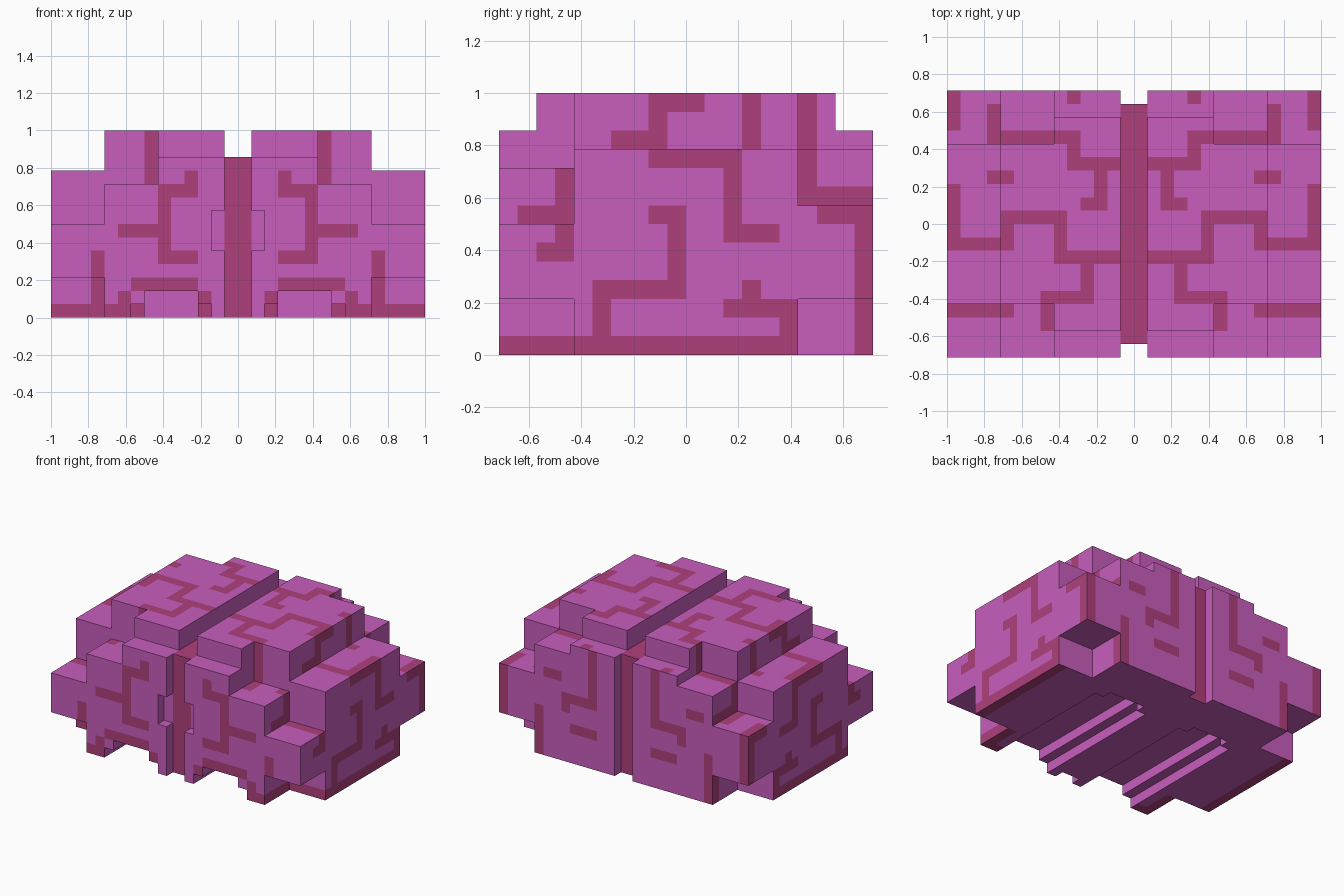
import bpy
import bmesh
from mathutils import Vector

cube = bpy.data.objects.get("Cube")
if cube:
    bpy.data.objects.remove(cube, do_unlink=True)

UNIT = 1 / 14  # size of one block


def make_material(name, rgb):
    mat = bpy.data.materials.new(name)
    mat.use_nodes = True
    color = (*rgb, 1.0)
    mat.diffuse_color = color
    mat.node_tree.nodes["Principled BSDF"].inputs["Base Color"].default_value = color
    return mat


MATERIALS = [make_material("orchid_pink", (0.58, 0.112, 0.51)),
             make_material("dark_rose", (0.425, 0.051, 0.2))]


def box(xs, ys, zs):
    """All block positions inside the given ranges."""
    return {(x, y, z) for x in range(*xs) for y in range(*ys) for z in range(*zs)}


def strokes(*paths):
    """Blocks covered by paths of straight runs on a flat side."""
    cells = set()
    for path in paths:
        for (a, b), (c, d) in zip(path, path[1:] + path[-1:]):
            for u in range(min(a, c), max(a, c) + 1):
                for v in range(min(b, d), max(b, d) + 1):
                    cells.add((u, v))
    return cells


# Half of the brain: inner, middle and outer lobes
inner, middle, outer = (1, 6), (6, 10), (10, 14)
hemisphere = box(inner, (-8, 8), (0, 14)) | box(inner, (-10, 10), (0, 12))
hemisphere |= box(middle, (-6, 6), (0, 14))
hemisphere |= box(middle, (-10, -6), (0, 10)) | box(middle, (6, 10), (0, 11))
hemisphere |= box(outer, (-6, 6), (0, 11))
hemisphere |= box(outer, (-10, -6), (3, 7)) | box(outer, (6, 10), (3, 8))

# Recess beside the front gap, and the stepped channel underneath
hemisphere -= box((1, 2), (-10, -9), (5, 8))
hemisphere -= box((2, 8), (-10, 4), (0, 1)) | box((3, 7), (-10, 5), (0, 2))

# Core filling the gap between the halves
core = box((0, 1), (-9, 9), (0, 12))

# Winding grooves painted on each side
TOP = strokes(
    [(13, 7), (13, 9)],
    [(10, 8), (10, 6), (4, 6), (4, 4), (1, 4)],
    [(2, 4), (2, 1), (3, 1)],
    [(9, 3), (10, 3)],
    [(4, 9)],
    [(13, 2), (13, -2), (9, -2), (9, 0), (5, 0), (5, -3), (1, -3)],
    [(3, -3), (3, -6), (6, -6), (6, -8)],
    [(9, -7), (13, -7)])
FRONT = strokes(
    [(6, 10), (6, 13)],
    [(3, 10), (3, 9), (5, 9), (5, 4), (3, 4)],
    [(5, 6), (8, 6)],
    [(10, 4), (10, 0)],
    [(13, 0), (7, 0)],
    [(8, 0), (8, 1)],
    [(7, 2), (3, 2)],
    [(2, 1), (2, 0)])
BACK = strokes(
    [(3, 11), (3, 6), (6, 6), (6, 5)],
    [(3, 3), (5, 3)],
    [(7, 8), (8, 8)],
    [(9, 0), (9, 4)],
    [(13, 3), (13, 7)])
SIDE = strokes(
    [(-10, 0), (5, 0)],
    [(0, 13), (-2, 13), (-2, 11), (-4, 11)],
    [(3, 11), (3, 13)],
    [(6, 13), (6, 8), (9, 8)],
    [(7, 7), (9, 7), (9, 0)],
    [(-2, 10), (2, 10), (2, 6), (4, 6)],
    [(-7, 9), (-7, 5), (-8, 5)],
    [(-9, 7), (-7, 7)],
    [(-2, 7), (-1, 7), (-1, 3), (-5, 3), (-5, 1)],
    [(3, 3), (3, 2)],
    [(2, 2), (5, 2), (5, 1)])
BOTTOM = strokes(
    [(13, -6), (13, 5)],
    [(8, -10), (9, -10), (9, -7)])


def groove(cell, axis, step):
    """Material index for one exposed block face."""
    x, y, z = cell
    if cell in core:
        return 0 if (axis, step) == (2, -1) else 1
    if axis == 0:
        return int(step > 0 and x >= 5 and (y, z) in SIDE)
    if axis == 1:
        return int((x, z) in (BACK if step > 0 else FRONT))
    if step > 0:
        return int((x, y) in TOP)
    return int(z == 0 and (x, y) in BOTTOM)


def build(name, cells, solid, sides):
    """Skin the blocks, skipping faces shared with other blocks."""
    bm = bmesh.new()
    for cell in cells:
        for axis in range(3):
            for step in (-1, 1):
                beside = list(cell)
                beside[axis] += step
                if tuple(beside) in solid or beside[0] < 0:
                    continue
                base = Vector(cell)
                base[axis] += max(step, 0)
                u, v = Vector((0, 0, 0)), Vector((0, 0, 0))
                u[(axis + 1) % 3] = v[(axis + 2) % 3] = 1
                corners = [base, base + u, base + u + v, base + v]
                if step < 0:
                    corners.reverse()
                for side in sides:
                    ring = [Vector((p.x * side, p.y, p.z)) * UNIT for p in corners]
                    if side < 0:
                        ring.reverse()
                    face = bm.faces.new([bm.verts.new(p) for p in ring])
                    face.material_index = groove(cell, axis, step)
    bmesh.ops.remove_doubles(bm, verts=bm.verts, dist=UNIT / 100)
    mesh = bpy.data.meshes.new(name)
    bm.to_mesh(mesh)
    bm.free()
    for mat in MATERIALS:
        mesh.materials.append(mat)
    obj = bpy.data.objects.new(name, mesh)
    bpy.context.scene.collection.objects.link(obj)
    return obj


solid = hemisphere | core
build("left_hemisphere", hemisphere, solid, [1])
build("right_hemisphere", hemisphere, solid, [-1])
build("central_core", core, solid, [1, -1])
